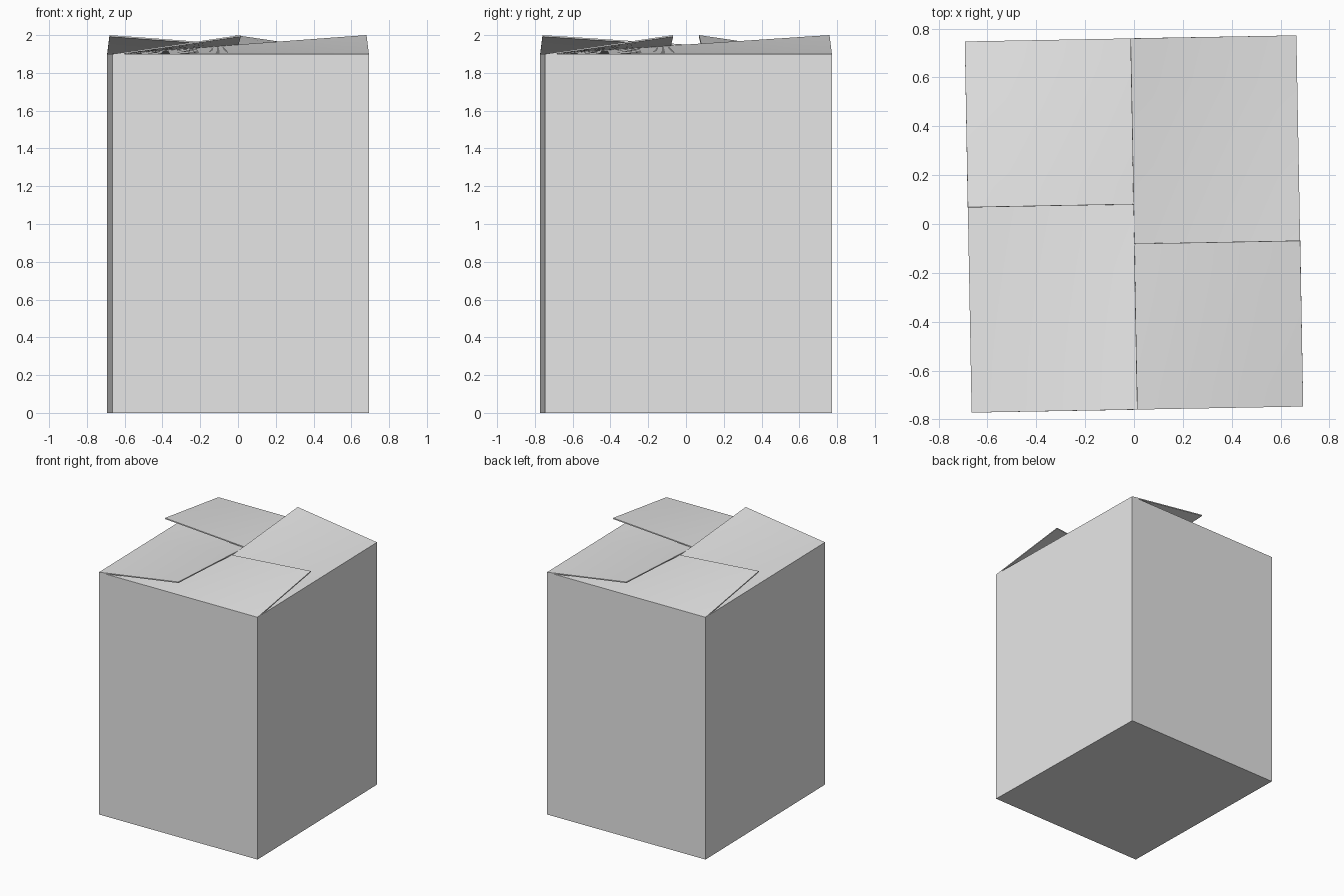
import bpy
import bmesh
import math
from mathutils import Matrix, Vector

cube = bpy.data.objects.get("Cube")
if cube:
    bpy.data.objects.remove(cube, do_unlink=True)

HALF_W, HALF_D = 0.679, 0.76      # half width and depth of the box
RIM, LIFT = 1.9, 0.1              # hinge height and rise of each raised corner
CARD = 0.008                      # cardboard thickness
TURN = Matrix.Rotation(math.radians(1.05), 4, "Z")

# Material
cardboard = bpy.data.materials.new("grey_cardboard")
cardboard.use_nodes = True
grey = (0.8, 0.8, 0.8, 1)
cardboard.diffuse_color = grey
cardboard.node_tree.nodes["Principled BSDF"].inputs["Base Color"].default_value = grey


def finish(name, bm):
    """Turn a sheet of faces into a cardboard object."""
    mesh = bpy.data.meshes.new(name)
    bm.transform(TURN)
    bm.to_mesh(mesh)
    bm.free()
    mesh.materials.append(cardboard)
    obj = bpy.data.objects.new(name, mesh)
    bpy.context.collection.objects.link(obj)
    solid = obj.modifiers.new("thickness", "SOLIDIFY")
    solid.thickness = CARD
    solid.offset = -1
    solid.use_even_offset = True
    bpy.ops.object.select_all(action="DESELECT")
    obj.select_set(True)
    bpy.context.view_layer.objects.active = obj
    bpy.ops.object.modifier_apply(modifier=solid.name)
    bpy.ops.object.shade_smooth_by_angle(angle=math.radians(30))


def flap(name, low, high, inward, steps=8):
    """Twisted flap: hinge runs low to high, free corner at high is raised."""
    bm = bmesh.new()
    low, high, inward = Vector(low), Vector(high), Vector(inward)
    grid = []
    for i in range(steps + 1):
        u = i / steps
        row = []
        for j in range(steps + 1):
            v = j / steps
            p = low.lerp(high, u) + inward * v
            row.append(bm.verts.new((p.x, p.y, RIM + LIFT * u * v)))
        grid.append(row)
    for i in range(steps):
        for j in range(steps):
            bm.faces.new((grid[i][j], grid[i + 1][j],
                          grid[i + 1][j + 1], grid[i][j + 1]))
    finish(name, bm)


# Box body, open at the top
body = bmesh.new()
bmesh.ops.create_cube(body, size=1)
bmesh.ops.scale(body, vec=(2 * HALF_W, 2 * HALF_D, RIM), verts=body.verts)
bmesh.ops.translate(body, vec=(0, 0, RIM / 2), verts=body.verts)
top = [f for f in body.faces if f.normal.z > 0.9]
bmesh.ops.delete(body, geom=top, context="FACES_ONLY")
finish("box_body", body)

# Four interlocked flaps, each pair a half turn apart
for s, end, side in ((1, "front", "right"), (-1, "back", "left")):
    flap(end + "_flap", (-s * HALF_W, -s * HALF_D), (s * HALF_W, -s * HALF_D),
         (0, s * HALF_W))
    flap(side + "_flap", (-s * HALF_W, s * HALF_D), (-s * HALF_W, -s * HALF_D),
         (s * HALF_W, 0))
